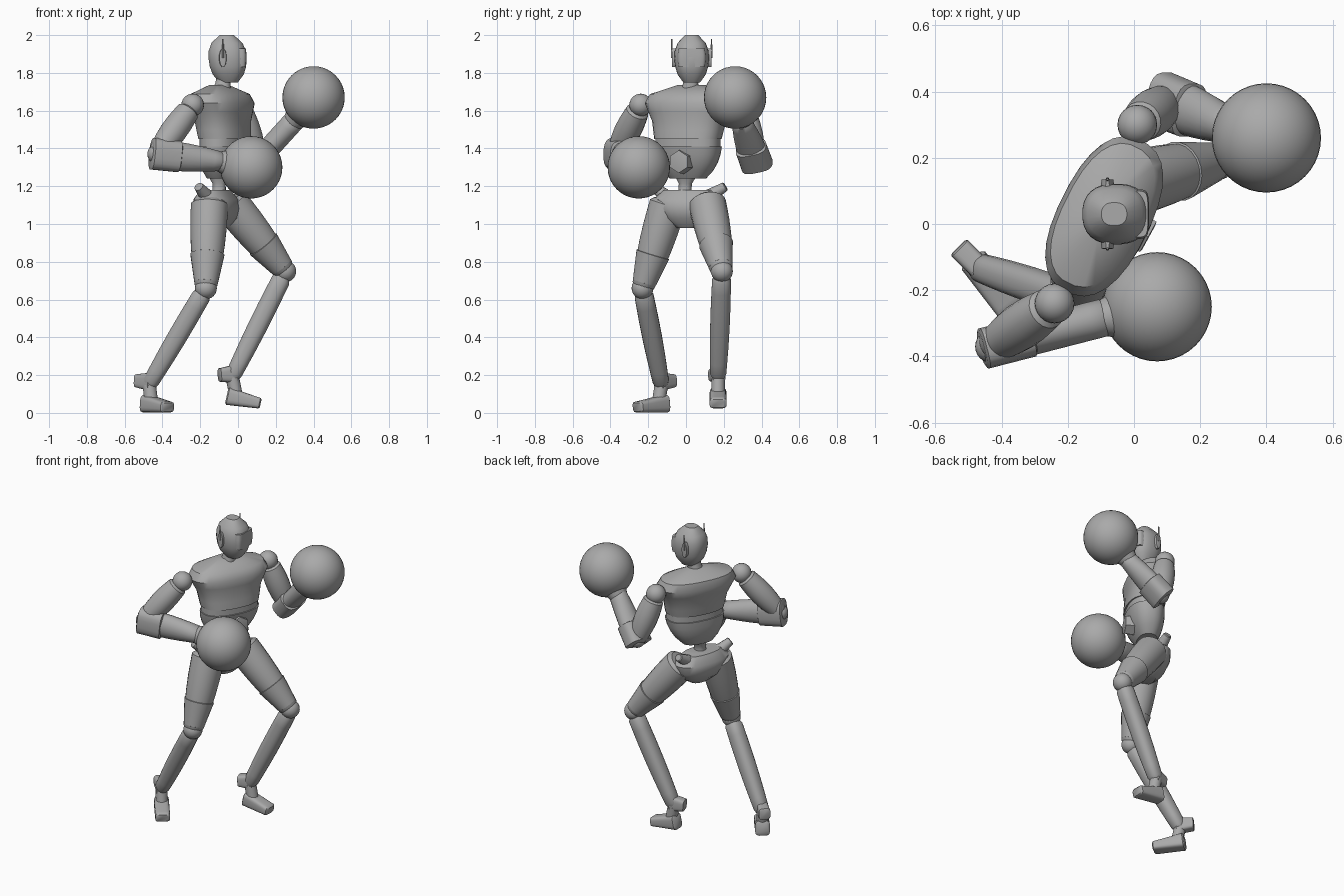
import bpy, bmesh, math
from mathutils import Vector

default_cube = bpy.data.objects.get("Cube")
if default_cube:
    bpy.data.objects.remove(default_cube, do_unlink=True)

# One grey for the whole figure
grey = bpy.data.materials.new("matte_grey")
grey.use_nodes = True
colour = (.4, .4, .4, 1)
grey.diffuse_color = colour
grey.node_tree.nodes["Principled BSDF"].inputs["Base Color"].default_value = colour

# Directions used to orient the cross-sections
FORWARD = Vector((1, 0, 0))
LATERAL = Vector((0, 1, 0))
UP = Vector((0, 0, 1))
SHOULDER_LINE = Vector((1, 2, 0))
HIP_LINE = Vector((1, 3, 0))


def finish(name, bm):
    """Turn a bmesh into a shaded object."""
    bmesh.ops.recalc_face_normals(bm, faces=bm.faces[:])
    mesh = bpy.data.meshes.new(name)
    bm.to_mesh(mesh)
    bm.free()
    mesh.materials.append(grey)
    mesh.shade_smooth()
    mesh.set_sharp_from_angle(angle=math.radians(40))
    bpy.context.scene.collection.objects.link(bpy.data.objects.new(name, mesh))


def skin(name, sections, along, side, power, sides):
    """Join superelliptical sections, each a centre, half width and half depth."""
    bm = bmesh.new()
    across = (side - along * side.dot(along)).normalized()
    depthwise = along.cross(across)

    def soften(value):
        return math.copysign(abs(value) ** (2 / power), value)

    rings = []
    for centre, wide, deep in sections:
        ring = []
        for k in range(sides):
            turn = math.tau * (k + .5) / sides
            offset = across * wide * soften(math.cos(turn))
            offset += depthwise * deep * soften(math.sin(turn))
            ring.append(bm.verts.new(centre + offset))
        rings.append(ring)
    for low, high in zip(rings, rings[1:]):
        for k in range(sides):
            bm.faces.new((low[k - 1], low[k], high[k], high[k - 1]))
    bm.faces.new(rings[0])
    bm.faces.new(rings[-1])
    finish(name, bm)


def limb(name, start, end, root, tip, swell=0, depth=None, side=LATERAL, power=2.0, sides=20):
    """Tapered limb with an optional mid swell and slightly rounded ends."""
    start, end = Vector(start), Vector(end)
    steps = 8
    sections = []
    for i in range(steps + 1):
        t = (1 - math.cos(math.pi * i / steps)) / 2
        radius = root + (tip - root) * t + swell * math.sin(math.pi * t)
        rounding = .8 if i in (0, steps) else 1
        sections.append((start.lerp(end, t), radius * rounding, (depth or radius) * rounding))
    skin(name, sections, (end - start).normalized(), side, power, sides)


def stack(name, bottom, top, widths, low_ratio, high_ratio, side=LATERAL, power=2.4):
    """Upright shell through evenly spaced widths; ratios give depth over width."""
    bottom, top = Vector(bottom), Vector(top)
    last = len(widths) - 1
    sections = []
    for i, wide in enumerate(widths):
        t = i / last
        ratio = low_ratio + (high_ratio - low_ratio) * t
        sections.append((bottom.lerp(top, t), wide, wide * ratio))
    skin(name, sections, UP, side, power, sides=28)


def ball(name, centre, radius, segments=24):
    bm = bmesh.new()
    bmesh.ops.create_uvsphere(bm, u_segments=segments, v_segments=segments // 2, radius=radius)
    bmesh.ops.translate(bm, verts=bm.verts[:], vec=centre)
    finish(name, bm)


# Head, neck and visor
stack("head", (-.05, .03, 1.75), (-.06, .03, 2),
      (.045, .075, .088, .092, .09, .075, .035), 1.1, 1.1)
stack("neck", (-.09, .02, 1.69), (-.07, .03, 1.8), (.055, .04, .04), 1, 1)
stack("visor", (0, .03, 1.83), (0, .03, 1.93), (.07, .075, .075, .07), .6, .6, power=5)

# Ear discs with thin aerials
for name, outward in (("right", -1), ("left", 1)):
    centre = Vector((-.08, .03, 1.88))
    inner = centre + LATERAL * outward * .08
    outer = centre + LATERAL * outward * .105
    limb(name + "_ear", inner, outer, .022, .018, depth=.05, side=FORWARD, sides=12)
    limb(name + "_aerial", outer, outer + UP * .1, .006, .004, sides=6)

# Chest shell, rib band, abdomen and waist
stack("chest", (-.07, .01, 1.45), (-.1, .03, 1.735),
      (.185, .195, .205, .23, .255, .23, .08), .63, .5, side=SHOULDER_LINE)
stack("rib_band", (-.07, .01, 1.41), (-.07, .01, 1.45), (.18, .18), .6, .6, side=SHOULDER_LINE)
stack("abdomen", (-.09, .01, 1.24), (-.07, .01, 1.41),
      (.1, .14, .165, .18, .187), .6, .62, side=SHOULDER_LINE)
limb("belly_boss", (-.01, -.01, 1.33), (.045, -.04, 1.33), .065, .06, side=SHOULDER_LINE, sides=6)
stack("waist", (-.1, -.01, 1.12), (-.1, 0, 1.26), (.06, .035, .035, .06), 1, 1)

# Pelvis and hip horns
stack("pelvis", (-.1, .01, .98), (-.12, .01, 1.18),
      (.06, .14, .18, .19, .13), .7, .5, side=HIP_LINE)
limb("right_hip_horn", (-.16, -.1, 1.14), (-.21, -.17, 1.2), .04, .025, sides=10)
limb("left_hip_horn", (-.1, .11, 1.14), (-.09, .21, 1.2), .04, .025, side=UP, sides=10)

# Skeleton of the fighting stance
stance = {
    "right": {
        "shoulder": (-.24, -.24, 1.63), "elbow": (-.43, -.37, 1.37),
        "wrist": (-.08, -.28, 1.33), "glove": (.07, -.25, 1.3),
        "hip": (-.15, -.09, 1.12), "knee": (-.17, -.23, .66),
        "ankle": (-.47, -.13, .15), "spur": (-.53, -.07, .17), "toe": (-.37, -.26, .03),
    },
    "left": {
        "shoulder": (.01, .3, 1.63), "elbow": (.1, .37, 1.33),
        "wrist": (.3, .29, 1.55), "glove": (.4, .26, 1.67),
        "hip": (-.05, .11, 1.12), "knee": (.25, .19, .75),
        "ankle": (-.03, .17, .19), "spur": (-.1, .15, .2), "toe": (.12, .17, .05),
    },
}

# Both arms and legs share the same parts and sizes
for name, points in stance.items():
    joint = {part: Vector(place) for part, place in points.items()}
    shoulder, elbow, wrist, glove = (joint[p] for p in ("shoulder", "elbow", "wrist", "glove"))
    hip, knee, ankle, toe = (joint[p] for p in ("hip", "knee", "ankle", "toe"))

    # Arm: the forearm is a deep oval that overshoots the elbow
    ball(name + "_shoulder_joint", shoulder, .06)
    limb(name + "_upper_arm", shoulder.lerp(elbow, .1), elbow, .06, .05, swell=.016)
    ball(name + "_elbow_joint", elbow, .05)
    reach = (wrist - elbow).normalized()
    heel_of_arm = elbow - reach * .03
    flat_side = UP if abs(reach.z) < .5 else LATERAL
    limb(name + "_forearm", heel_of_arm, wrist, .08, .05, swell=.01, depth=.058, side=flat_side)
    limb(name + "_forearm_guard", heel_of_arm, elbow.lerp(wrist, .35), .085, .083,
         depth=.063, side=flat_side, power=3)

    # Flared cuff and round boxing glove
    limb(name + "_cuff", wrist - reach * .03, glove, .05, .12)
    ball(name + "_glove", glove, .165, segments=40)

    # Leg: thigh with a knee sleeve, then a slim shin
    limb(name + "_thigh", hip, knee, .1, .058, swell=.012)
    limb(name + "_knee_sleeve", hip.lerp(knee, .6), knee.lerp(hip, .05), .092, .062)
    ball(name + "_knee_joint", knee, .058)
    limb(name + "_shin", knee.lerp(ankle, .05), ankle, .05, .042, swell=.006, power=2.4)

    # Wedge foot with a spur behind the ankle
    heading = toe - ankle
    heading.z = 0
    heading.normalize()
    heel = ankle - heading * .03 - UP * .1
    limb(name + "_heel_spur", ankle.lerp(joint["spur"], -.3) + UP * .02, joint["spur"],
         .05, .035, depth=.035, side=UP, power=4)
    limb(name + "_ankle", ankle, heel + heading * .05, .036, .036)
    limb(name + "_foot", heel, toe, .048, .028, depth=.045, side=UP, power=4)
